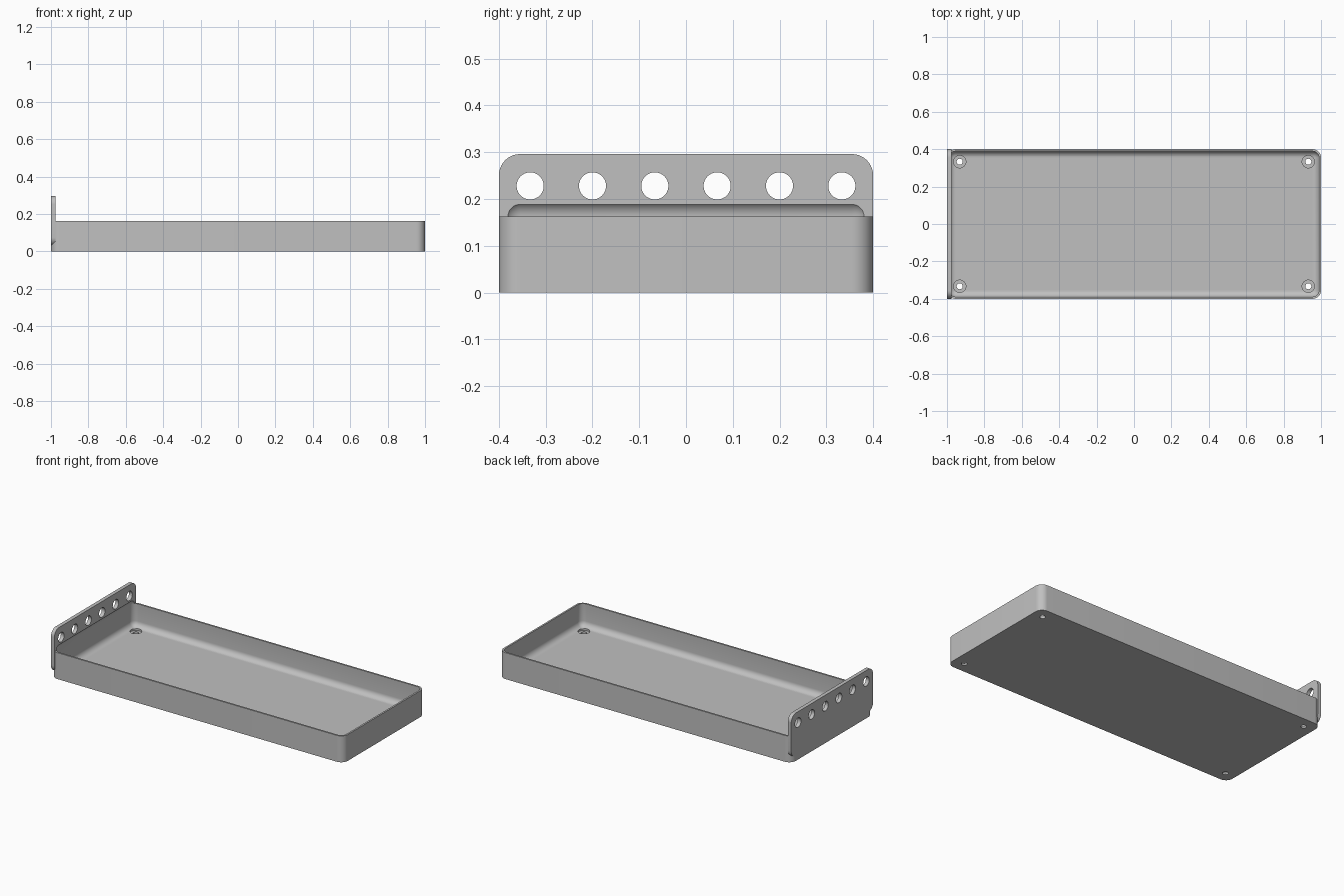
import bpy
import bmesh
from math import radians
from mathutils import Matrix, Vector

cube = bpy.data.objects.get("Cube")
if cube:
    bpy.data.objects.remove(cube, do_unlink=True)

HALF_Y = 0.4
RIM_Z = 0.163
FLOOR_Z = 0.022
WALL = 0.0107

grey = bpy.data.materials.new("plain grey")
grey.use_nodes = True
COLOUR = (0.53, 0.53, 0.53, 1)
grey.diffuse_color = COLOUR
grey.node_tree.nodes["Principled BSDF"].inputs["Base Color"].default_value = COLOUR


def add_object(name, bm):
    mesh = bpy.data.meshes.new(name)
    bm.to_mesh(mesh)
    bm.free()
    mesh.materials.append(grey)
    obj = bpy.data.objects.new(name, mesh)
    bpy.context.collection.objects.link(obj)
    return obj


def rounded_box(name, low, high, radius, axis=None):
    """Box with rounded edges: only those along one axis, or all of them."""
    low, high = Vector(low), Vector(high)
    bm = bmesh.new()
    bmesh.ops.create_cube(bm, size=1)
    for v in bm.verts:
        v.co = (low + high) / 2 + v.co * (high - low)
    edges = [e for e in bm.edges if axis is None
             or abs((e.verts[0].co - e.verts[1].co).normalized()[axis]) > 0.9]
    bmesh.ops.bevel(bm, geom=edges, offset=radius, segments=10, profile=0.5, affect='EDGES')
    return add_object(name, bm)


def cylinders(name, centres, radius, depth, turn=Matrix()):
    """A set of equal cylinders in one mesh."""
    bm = bmesh.new()
    for c in centres:
        bmesh.ops.create_cone(bm, cap_ends=True, segments=40, radius1=radius, radius2=radius,
                              depth=depth, matrix=Matrix.Translation(c) @ turn)
    return add_object(name, bm)


def combine(target, other, operation):
    mod = target.modifiers.new(operation, 'BOOLEAN')
    mod.operation = operation
    mod.solver = 'EXACT'
    mod.object = other
    bpy.context.view_layer.objects.active = target
    bpy.ops.object.modifier_apply(modifier=mod.name)
    bpy.data.objects.remove(other, do_unlink=True)


# Tray block with rounded upright corners
tray = rounded_box("tray", (-1, -HALF_Y, 0), (1, HALF_Y, RIM_Z), 0.045, axis=2)

# Tall end plate with rounded corners
plate = rounded_box("end_plate", (-1, -HALF_Y, 0.03), (-0.977, HALF_Y, 0.296), 0.045, axis=0)
combine(tray, plate, 'UNION')

# Hollow with rounded edges, reaching a little up into the plate
hollow = rounded_box("hollow", (WALL - 1, WALL - HALF_Y, FLOOR_Z),
                     (1 - WALL, HALF_Y - WALL, 0.197), 0.035)
combine(tray, hollow, 'DIFFERENCE')

# Row of six holes through the plate
row = [(-1, (i - 2.5) * 0.1333, 0.228) for i in range(6)]
combine(tray, cylinders("plate_holes", row, 0.029, 0.2, Matrix.Rotation(radians(90), 4, 'Y')),
        'DIFFERENCE')

# Stepped screw holes in the floor corners
corners = [(sx * 0.932, sy * 0.333) for sx in (-1, 1) for sy in (-1, 1)]
combine(tray, cylinders("screw_recesses", [(x, y, 0.037) for x, y in corners], 0.033, 0.05),
        'DIFFERENCE')
combine(tray, cylinders("screw_holes", [(x, y, 0) for x, y in corners], 0.016, 0.1),
        'DIFFERENCE')

# Smooth shading with crisp edges
bpy.ops.object.select_all(action='DESELECT')
tray.select_set(True)
bpy.context.view_layer.objects.active = tray
bpy.ops.object.shade_smooth_by_angle(angle=radians(30))
